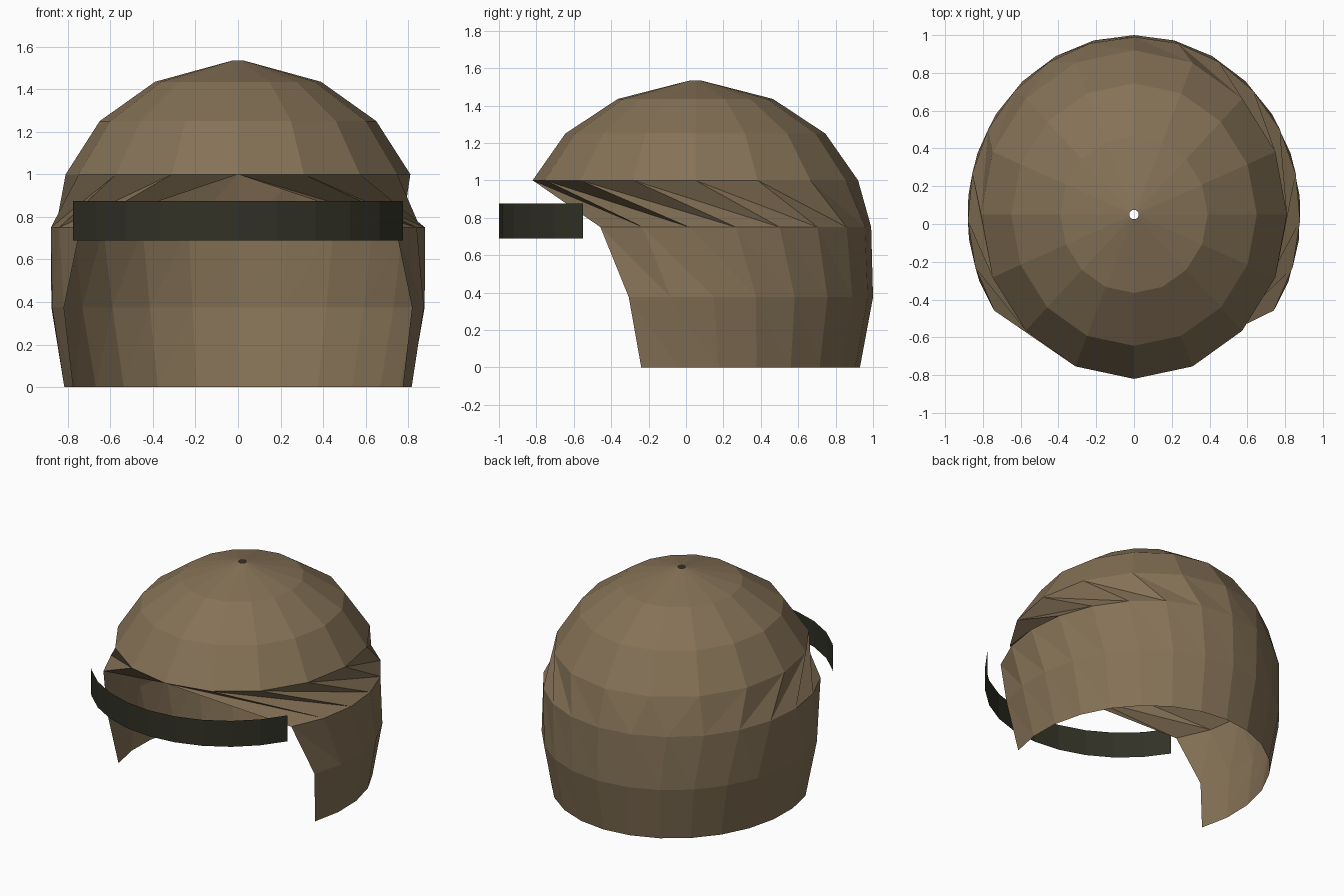
import bpy
import bmesh
from math import sin, cos, radians

cube = bpy.data.objects.get("Cube")
if cube:
    bpy.data.objects.remove(cube, do_unlink=True)


def material(name, rgb):
    mat = bpy.data.materials.new(name)
    mat.use_nodes = True
    mat.diffuse_color = (*rgb, 1)
    mat.node_tree.nodes["Principled BSDF"].inputs["Base Color"].default_value = (*rgb, 1)
    return mat


def arc(z, rx, ry, span, centre_y, steps):
    """Points of an elliptic arc reaching span degrees to each side of +y."""
    angles = [radians(span * (1 - 2 * j / steps)) for j in range(steps + 1)]
    return [(rx * sin(a), centre_y + ry * cos(a), z) for a in angles]


def loft(name, rings, mat):
    """Join stacked arcs, top to bottom, into a flat-shaded sheet."""
    bm = bmesh.new()
    rows = [[bm.verts.new(p) for p in ring] for ring in rings]
    for up, low in zip(rows, rows[1:]):
        for j in range(len(up) - 1):
            bm.faces.new((up[j], low[j], low[j + 1]))
            bm.faces.new((up[j], low[j + 1], up[j + 1]))
    # Close the seam where the arcs go all the way round
    bmesh.ops.remove_doubles(bm, verts=bm.verts, dist=0.0001)
    mesh = bpy.data.meshes.new(name)
    bm.to_mesh(mesh)
    bm.free()
    mesh.materials.append(mat)
    obj = bpy.data.objects.new(name, mesh)
    bpy.context.collection.objects.link(obj)
    return obj


brown = material("shell brown", (0.235, 0.168, 0.094))
dark = material("visor dark olive", (0.031, 0.031, 0.020))

# Helmet shell: closed dome rings above, rings open at the face below
# Each row is height, half width, half depth, reach to each side of the back
profile = [
    (1.535, 0.025, 0.025, 180),
    (1.435, 0.39, 0.415, 180),
    (1.25, 0.65, 0.695, 180),
    (1.0, 0.81, 0.87, 180),
    (0.75, 0.88, 0.94, 122.7),
    (0.375, 0.882, 0.95, 112),
    (0.0, 0.82, 0.88, 109.2),
]
loft("helmet_shell", [arc(*row, 0.05, 16) for row in profile], brown)

# Visor band: thin curved strip in front of the face opening
loft("visor_band", [arc(z, -0.895, -0.9, 60, -0.1, 10) for z in (0.875, 0.69)], dark)
